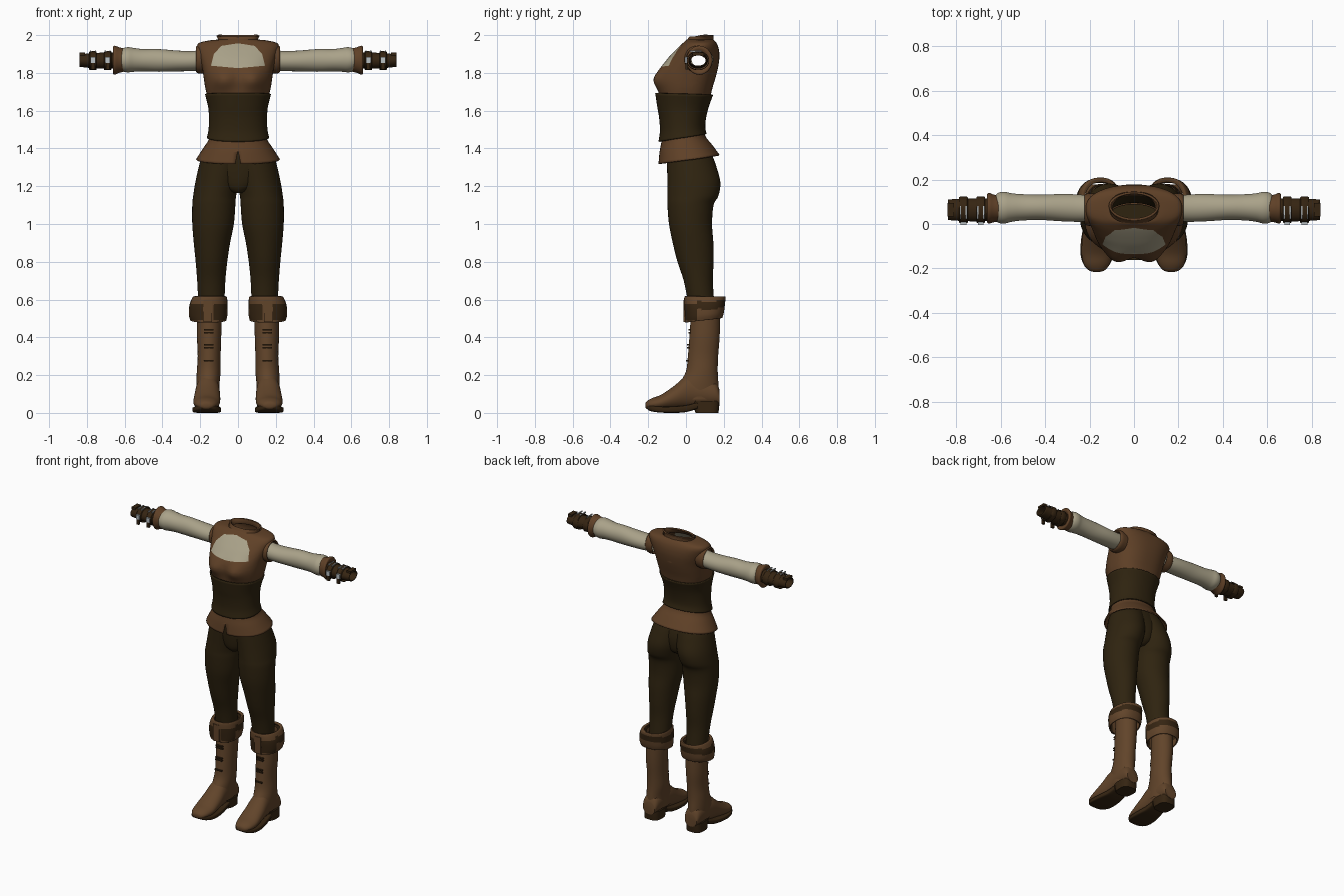
import bpy, bmesh, math
from mathutils import Vector


def material(name, rgb):
    m = bpy.data.materials.new(name)
    m.diffuse_color = (*rgb, 1)
    return m


LEATHER = material("brown leather", (0.115, 0.052, 0.020))
BOOT = material("boot leather", (0.120, 0.058, 0.023))
DARK = material("dark cloth", (0.028, 0.017, 0.005))
TRIM = material("dark brown trim", (0.036, 0.018, 0.006))
LINEN = material("cream linen", (0.40, 0.36, 0.25))
SILVER = material("silver", (0.50, 0.54, 0.56))


def finish(ob, mats, mirror=False, thick=0, angle=40):
    for m in mats:
        ob.data.materials.append(m)
    bpy.ops.object.select_all(action='DESELECT')
    ob.select_set(True)
    bpy.context.view_layer.objects.active = ob
    bpy.ops.object.shade_smooth_by_angle(angle=math.radians(angle))
    if thick:
        s = ob.modifiers.new("thickness", 'SOLIDIFY')
        s.thickness, s.offset = thick, -1
    if mirror:
        ob.modifiers.new("mirror", 'MIRROR')
    return ob


def loft(name, rings, mats, axis='Z', n=40, sub=4, caps=False, mirror=False,
         thick=0, shape=None, rule=None, angle=40):
    """Skin rings (t, u0, u1, v0, v1, power, tilt), smoothed along t."""
    rings = [list(r) + [2, 0][len(r) - 5:] for r in rings]
    dense = []
    for i in range(len(rings) - 1):
        quad = [rings[max(i - 1, 0)], rings[i], rings[i + 1], rings[min(i + 2, len(rings) - 1)]]
        for s in range(sub):
            f = s / sub
            dense.append([0.5 * (2 * b + (c - a) * f + (2 * a - 5 * b + 4 * c - d) * f * f
                                 + (3 * b - a - 3 * c + d) * f ** 3) for a, b, c, d in zip(*quad)])
    dense.append(rings[-1])
    bm = bmesh.new()
    loops = []
    for t, u0, u1, v0, v1, p, tilt in dense:
        row = []
        for k in range(n):
            a = 2 * math.pi * k / n
            c, s = math.cos(a), math.sin(a)
            u = (u0 + u1) / 2 + (u1 - u0) / 2 * math.copysign(abs(c) ** (2 / p), c)
            v = (v0 + v1) / 2 + (v1 - v0) / 2 * math.copysign(abs(s) ** (2 / p), s)
            w = t + tilt * s
            co = Vector({'Z': (u, v, w), 'Y': (u, w, v), 'X': (w, u, v)}[axis])
            row.append(bm.verts.new(shape(co) if shape else co))
        loops.append(row)
    for a, b in zip(loops, loops[1:]):
        for k in range(n):
            bm.faces.new((a[k], a[(k + 1) % n], b[(k + 1) % n], b[k]))
    if caps:
        bm.faces.new(loops[0])
        bm.faces.new(loops[-1])
    bmesh.ops.recalc_face_normals(bm, faces=bm.faces)
    if rule:
        for f in bm.faces:
            f.material_index = rule(f.calc_center_median())
    me = bpy.data.meshes.new(name)
    bm.to_mesh(me)
    ob = bpy.data.objects.new(name, me)
    bpy.context.collection.objects.link(ob)
    return finish(ob, mats, mirror, thick, angle)


def cut(ob, pts, across, keep, paint=None):
    """Cut a convex counter-clockwise outline; paint the inside or open it."""
    bm = bmesh.new()
    bm.from_mesh(ob.data)
    planes = []
    for (a, b), (c, d) in zip(pts, pts[1:] + pts[:1]):
        p, q = ((a, 0, b), (d - b, 0, a - c)) if across == 'Y' else ((0, a, b), (0, d - b, a - c))
        planes.append((Vector(p), Vector(q).normalized()))
    for p, q in planes:
        bmesh.ops.bisect_plane(bm, geom=bm.verts[:] + bm.edges[:] + bm.faces[:], plane_co=p, plane_no=q)
    inside = []
    for f in bm.faces:
        c = f.calc_center_median()
        if keep(c) and all((c - p).dot(q) < 0 for p, q in planes):
            inside.append(f)
    if paint is None:
        bmesh.ops.delete(bm, geom=inside, context='FACES')
    else:
        for f in inside:
            f.material_index = paint
    bm.to_mesh(ob.data)
    bm.free()


def box(name, centre, size, mat, mirror=True):
    bpy.ops.mesh.primitive_cube_add(size=1)
    ob = bpy.context.object
    ob.name = name
    for v in ob.data.vertices:
        v.co = Vector([v.co[i] * size[i] + centre[i] for i in range(3)])
    return finish(ob, [mat], mirror)


# vest with bust, linen chest panel and open armholes
def bust(co):
    if co.y < 0:
        co.y -= 0.034 * math.exp(-((abs(co.x) - 0.082) / 0.06) ** 2 - ((co.z - 1.76) / 0.055) ** 2)
    return co


vest = loft("vest", [(z, -w, w, f, b, 2.4) for z, w, f, b in (
    (1.67, .160, -.140, .128), (1.72, .173, -.143, .14), (1.77, .181, -.146, .155),
    (1.82, .188, -.136, .168), (1.87, .200, -.102, .176), (1.91, .211, -.066, .176),
    (1.94, .217, -.036, .170), (1.96, .203, -.014, .160), (1.972, .150, -.002, .150),
    (1.976, .110, .003, .145))], [LEATHER, LINEN], n=64, shape=bust)
cut(vest, [(0, 1.825), (.143, 1.838), (.128, 1.90), (.088, 1.943), (0, 1.957),
           (-.088, 1.943), (-.128, 1.90), (-.143, 1.838)], 'Y', lambda c: c.y < 0.03, 1)
cut(vest, [(.065 + .058 * math.cos(a * math.pi / 8), 1.872 + .058 * math.sin(a * math.pi / 8))
           for a in range(16)], 'X', lambda c: abs(c.x) > 0.13)
loft("armhole_rim", [(.165, -.005, .135, 1.80, 1.944), (.205, -.008, .138, 1.797, 1.947),
                     (.222, .0, .13, 1.805, 1.939), (.212, .008, .122, 1.814, 1.93)],
     [LEATHER], 'X', mirror=True)
loft("collar", [(1.962, -.108, .108, -.012, .148, 2, .004), (1.978, -.106, .106, .004, .145, 2, .004),
                (1.996, -.114, .114, .018, .145, 2, .004)], [LEATHER], thick=.01)

# corset and flared skirt with front notch
loft("corset", [(z, -w, w, f, b, 2.2, t) for z, w, f, b, t in (
    (1.455, .157, -.138, .102, .02), (1.50, .148, -.130, .094, .01), (1.56, .146, -.134, .098, 0),
    (1.62, .150, -.144, .112, 0), (1.69, .167, -.155, .136, -.004))], [DARK], n=48, thick=.008)
skirt = loft("skirt", [(z, -w, w, f, b, 2.2, t) for z, w, f, b, t in (
    (1.475, .148, -.126, .095, .012), (1.44, .158, -.132, .108, .016), (1.40, .185, -.140, .138, .02),
    (1.342, .222, -.146, .178, .024))], [LEATHER], n=48, thick=.008)
cut(skirt, [(-.02, 1.29), (.02, 1.29), (0, 1.39)], 'Y', lambda c: c.y < 0)

# trousers
loft("trouser_leg", [
    (1.42, -.03, .155, -.09, .11), (1.36, -.03, .19, -.10, .14), (1.30, -.022, .208, -.10, .162),
    (1.22, -.006, .226, -.098, .182), (1.15, .010, .237, -.098, .172), (1.10, .014, .242, -.098, .146),
    (1.0, .022, .242, -.09, .138), (.9, .042, .234, -.07, .145), (.8, .057, .224, -.045, .146),
    (.7, .067, .216, -.012, .142), (.58, .072, .210, .012, .15)], [DARK], mirror=True)
loft("trouser_seat", [(1.165, -.03, .03, -.06, .10), (1.20, -.11, .11, -.084, .135),
                      (1.30, -.19, .19, -.097, .145), (1.42, -.16, .16, -.10, .11)],
     [DARK], caps=True)

# boots: shaft, foot, sole, heel, folded cuff and laces
loft("boot_shaft", [
    (.60, .085, .215, .022, .178), (.50, .086, .216, .024, .18), (.40, .089, .217, .018, .178),
    (.30, .092, .213, .010, .170), (.22, .092, .218, .0, .168), (.15, .098, .220, -.035, .172),
    (.07, .10, .215, -.05, .176)], [BOOT], mirror=True)
loft("boot_foot", [
    (.178, .115, .205, .04, .12), (.15, .105, .215, .035, .17), (.05, .10, .22, .03, .20),
    (0, .097, .225, .025, .195), (-.06, .094, .232, .02, .145), (-.13, .096, .236, .015, .097),
    (-.18, .11, .226, .015, .078), (-.207, .13, .205, .02, .062), (-.215, .15, .185, .03, .05)],
     [BOOT], 'Y', caps=True, mirror=True)
loft("boot_sole", [
    (.06, .105, .215, .022, .055, 5), (.0, .098, .225, .004, .04, 5), (-.07, .09, .238, .0, .034, 5),
    (-.14, .092, .240, .002, .034, 5), (-.19, .115, .222, .01, .042, 4), (-.212, .145, .19, .026, .044, 3)],
     [TRIM], 'Y', caps=True, mirror=True)
loft("boot_heel", [(0, .105, .218, .05, .172, 3), (.035, .104, .217, .04, .176, 3),
                   (.062, .104, .216, .03, .178, 3)], [TRIM], caps=True, mirror=True)


def cuff_patch(c):
    if c.y < 0.06:
        return int(.49 < c.z < .575 and abs(c.x - .16) > .026)
    wave = .006 * math.sin(40 * c.y)
    return int(.55 + wave < c.z < .592 + wave)


loft("boot_cuff", [(.49, .062, .252, -.004, .192, 2.3, .012), (.52, .056, .260, -.006, .20, 2.3, .01),
                   (.57, .055, .257, -.010, .206, 2.3, .004), (.615, .06, .238, -.008, .208, 2.3, 0),
                   (.612, .075, .222, .008, .188, 2.3, 0)],
     [BOOT, TRIM], n=56, sub=6, mirror=True, thick=.008, rule=cuff_patch)
box("boot_tongue", (.16, -.006, .54), (.045, .016, .115), BOOT)
for z, y in ((.44, .018), (.425, .018), (.36, .012), (.345, .012), (.277, .006)):
    box("boot_lace", (.155, y, z), (.052, .012, .008), TRIM)

# sleeves
loft("sleeve", [
    (.17, .015, .125, 1.815, 1.925), (.24, .010, .132, 1.81, 1.916), (.32, .012, .135, 1.808, 1.918),
    (.42, .018, .132, 1.806, 1.926), (.50, .016, .134, 1.808, 1.926), (.55, .010, .138, 1.806, 1.932),
    (.585, .002, .145, 1.803, 1.936), (.615, .008, .138, 1.81, 1.928), (.63, .03, .115, 1.83, 1.91)],
     [LINEN], 'X', mirror=True)

# gauntlets: flared cuff, open glove, straps and buckles
loft("gauntlet_cuff", [(.598, .012, .128, 1.808, 1.928), (.63, .008, .132, 1.80, 1.936),
                       (.654, .002, .140, 1.79, 1.944), (.662, .012, .128, 1.80, 1.93),
                       (.65, .025, .11, 1.825, 1.905)], [LEATHER], 'X', mirror=True)
loft("glove", [(.62, .018, .115, 1.825, 1.91), (.70, .012, .116, 1.822, 1.908),
               (.78, .014, .114, 1.826, 1.904), (.838, .018, .110, 1.832, 1.898)],
     [TRIM], 'X', mirror=True, thick=.006)
for x in (.69, .768):
    loft("glove_strap", [(x - .02, .008, .120, 1.818, 1.912), (x - .016, .004, .123, 1.814, 1.916),
                         (x + .016, .004, .123, 1.814, 1.914), (x + .02, .008, .120, 1.818, 1.91)],
         [TRIM], 'X', sub=1, mirror=True)
    box("buckle", (x, .002, 1.868), (.026, .012, .03), SILVER)
    box("strap_tip", (x, .004, 1.835), (.02, .014, .035), TRIM)
    for dx in (-.013, .013):
        box("buckle_bar", (x + dx, .052, 1.914), (.006, .06, .008), SILVER)
box("knuckle_guard", (.825, .064, 1.9), (.03, .06, .014), TRIM)
